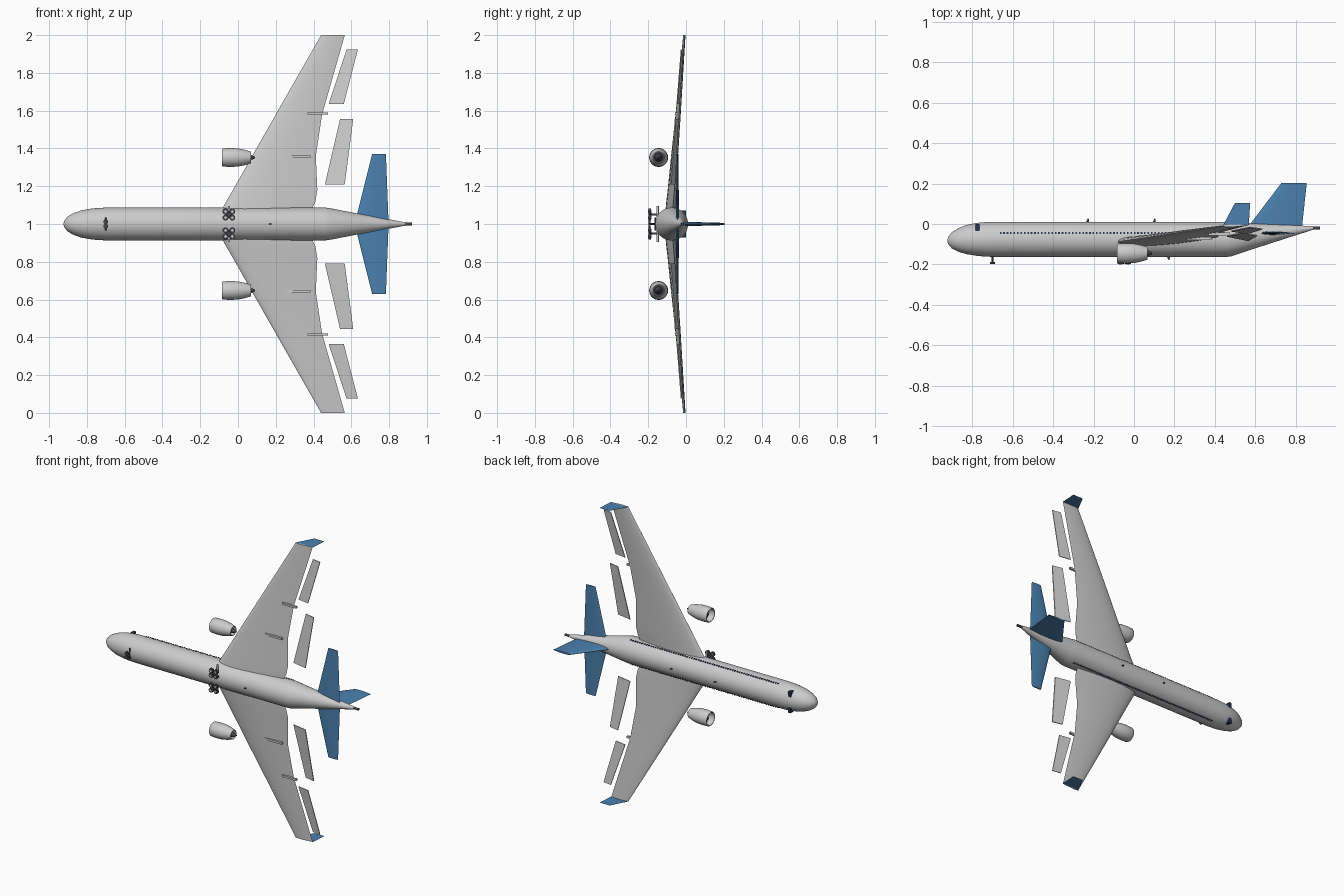
import bpy, bmesh, math
from mathutils import Matrix, Vector

if "Cube" in bpy.data.objects:
    bpy.data.objects.remove(bpy.data.objects["Cube"])


def material(name, rgb):
    m = bpy.data.materials.new(name)
    m.diffuse_color = (*rgb, 1)
    m.use_nodes = True
    m.node_tree.nodes["Principled BSDF"].inputs["Base Color"].default_value = m.diffuse_color
    return m


BLUE = material("blue_paint", (0.07, 0.22, 0.43))
NAVY = material("window_navy", (0.02, 0.04, 0.09))
DARK = material("dark_metal", (0.06, 0.06, 0.07))


def finish(name, bm, mat=None, smooth=True):
    bmesh.ops.recalc_face_normals(bm, faces=bm.faces)
    me = bpy.data.meshes.new(name)
    bm.to_mesh(me)
    bm.free()
    ob = bpy.data.objects.new(name, me)
    bpy.context.collection.objects.link(ob)
    if mat:
        me.materials.append(mat)
    if smooth:
        bpy.ops.object.select_all(action='DESELECT')
        ob.select_set(True)
        bpy.context.view_layer.objects.active = ob
        bpy.ops.object.shade_smooth_by_angle(angle=math.radians(35))
    return ob


def loft(name, rings, mat=None, cap=True):
    bm = bmesh.new()
    rows = [[bm.verts.new(p) for p in r] for r in rings]
    n = len(rows[0])
    for a, b in zip(rows, rows[1:]):
        for i in range(n):
            j = (i + 1) % n
            bm.faces.new((a[i], a[j], b[j], b[i]))
    if cap:
        bm.faces.new(rows[0])
        bm.faces.new(rows[-1])
    return finish(name, bm, mat)


def circle(x, y, z, r, n=40):
    return [(x, y + r * math.cos(2 * math.pi * i / n),
             z + r * math.sin(2 * math.pi * i / n)) for i in range(n)]


def airfoil(le, te, y_le, y_te, z, t, axis='y', n=12):
    # closed section from leading to trailing edge, thickness t
    pts = []
    for i in range(2 * n):
        a = math.pi * i / n
        u = (1 - math.cos(a)) / 2
        h = t * 1.3 * math.sqrt(u) * (1 - u) * (1 if i < n else -1)
        x, y = le + (te - le) * u, y_le + (y_te - y_le) * u
        pts.append((x, y + h, z) if axis == 'y' else (x, y, z + h))
    return pts


def add_box(bm, c, s):
    bmesh.ops.create_cube(bm, size=1, matrix=Matrix.Translation(c) @ Matrix.Diagonal((*s, 1)))


def box(name, c, s, mat=None):
    bm = bmesh.new()
    add_box(bm, c, s)
    return finish(name, bm, mat, False)


def cylinder(name, c, r, length, axis, mat=None, n=20):
    bm = bmesh.new()
    rot = Vector((0, 0, 1)).rotation_difference(Vector(axis)).to_matrix().to_4x4()
    bmesh.ops.create_cone(bm, cap_ends=True, segments=n, radius1=r, radius2=r,
                          depth=length, matrix=Matrix.Translation(c) @ rot)
    return finish(name, bm, mat)


def panel(name, corners, t, mat=None):
    # thin plate extruded along y
    return loft(name, [[(x, y + d, z) for x, y, z in corners] for d in (-t / 2, t / 2)], mat)


# Fuselage with rounded nose and upswept tail
stations = [(-0.924, -0.082, 0.004), (-0.918, -0.082, 0.021), (-0.9, -0.081, 0.041),
            (-0.87, -0.079, 0.058), (-0.83, -0.077, 0.072), (-0.78, -0.076, 0.081),
            (-0.74, -0.076, 0.085), (-0.69, -0.076, 0.087), (0.46, -0.076, 0.087),
            (0.485, -0.075, 0.084), (0.62, -0.056, 0.058), (0.75, -0.038, 0.034),
            (0.885, -0.02, 0.009)]
loft("fuselage", [circle(x, y, 1, r) for x, y, r in stations])
cylinder("tail_exhaust", (0.903, -0.02, 1), 0.008, 0.036, (1, 0, 0), DARK)

# Vertical fin
loft("vertical_fin", [[(x, y, z) for x, z, y in airfoil(*s, axis='y')] for s in (
    (0.56, 0.83, 1, 1, -0.025, 0.024), (0.575, 0.833, 1, 1, 0.0, 0.023),
    (0.73, 0.855, 1, 1, 0.204, 0.012))], BLUE)

# Cabin windows on both sides
bm = bmesh.new()
for i in range(66):
    for s in (1, -1):
        add_box(bm, (-0.66 + i * 0.017, -0.045, 1 + s * 0.081), (0.008, 0.011, 0.006))
finish("cabin_windows", bm, NAVY, False)

# Roof and belly antennas
for i, (x, y, d) in enumerate(((-0.23, 0.008, 1), (0.1, 0.008, 1), (0.17, -0.16, -1))):
    panel_pts = [(x - 0.008, y), (x + 0.008, y), (x + 0.006, y + d * 0.018), (x + 0.001, y + d * 0.018)]
    loft(f"antenna_{i + 1}", [[(px, py, 1 + dz) for px, py in panel_pts] for dz in (-0.002, 0.002)], DARK)

# Nose gear: cross strut, axle leg and flat wheels
cylinder("nose_gear_strut", (-0.7, -0.162, 1), 0.004, 0.07, (0, 0, 1), DARK)
cylinder("nose_gear_leg", (-0.7, -0.175, 1), 0.004, 0.04, (0, 1, 0), DARK)

for s, side in ((1, "left"), (-1, "right")):
    def Z(d):
        return 1 + s * d

    # Main wing
    wing = [(-0.105, 0.385, -0.09, -0.072, 0.04, 0.054), (-0.08, 0.395, -0.086, -0.07, 0.087, 0.052),
            (-0.062, 0.41, -0.084, -0.067, 0.12, 0.05), (-0.027, 0.42, -0.079, -0.062, 0.18, 0.046),
            (0.075, 0.412, -0.064, -0.053, 0.36, 0.036), (0.2, 0.445, -0.044, -0.037, 0.58, 0.027),
            (0.44, 0.565, -0.01, -0.006, 1.0, 0.012)]
    loft(f"{side}_wing", [airfoil(a, b, ya, yb, Z(d), t) for a, b, ya, yb, d, t in wing])

    # Flat winglet at the tip
    bm = bmesh.new()
    bm.faces.new([bm.verts.new((x, y, Z(1))) for x, y in
                  ((0.44, -0.008), (0.568, -0.004), (0.575, 0.105), (0.5, 0.105))])
    finish(f"{side}_winglet", bm, BLUE, False)

    # Flap and aileron set behind the wing
    panel(f"{side}_flap", [(0.46, -0.06, Z(0.21)), (0.565, -0.082, Z(0.21)),
                           (0.61, -0.057, Z(0.555)), (0.54, -0.042, Z(0.555))], 0.006)
    panel(f"{side}_aileron", [(0.48, -0.035, Z(0.635)), (0.56, -0.048, Z(0.635)),
                              (0.635, -0.025, Z(0.925)), (0.575, -0.016, Z(0.925))], 0.005)

    # Flap track fairings
    for i, (x, y, d, l) in enumerate(((0.32, -0.072, 0.355, 0.125), (0.422, -0.05, 0.585, 0.107))):
        box(f"{side}_track_fairing_{i + 1}", (x, y, Z(d)), (l, 0.014, 0.013))

    # Tailplane
    loft(f"{side}_tailplane", [airfoil(a, b, -0.045, -0.045, Z(d), t) for a, b, d, t in (
        (0.62, 0.797, 0.01, 0.018), (0.71, 0.783, 0.37, 0.008))], BLUE)

    # Cockpit window
    box(f"{side}_cockpit_window", (-0.775, -0.018, Z(0.054)), (0.02, 0.034, 0.034), NAVY)

    # Engine: nacelle shell, fan, spinner and exhaust plug
    ez, ey = Z(0.352), -0.145
    shell = [(-0.035, 0.041), (-0.075, 0.04), (-0.083, 0.042), (-0.085, 0.045), (-0.08, 0.048),
             (-0.04, 0.05), (0.0, 0.048), (0.035, 0.041), (0.068, 0.031), (0.068, 0.028), (0.03, 0.034)]
    loft(f"{side}_nacelle", [circle(x, ey, ez, r) for x, r in shell], cap=False)
    cylinder(f"{side}_fan_disc", (-0.035, ey, ez), 0.041, 0.004, (1, 0, 0), DARK, 32)
    loft(f"{side}_spinner", [circle(x, ey, ez, r, 20) for x, r in
                             ((-0.07, 0.001), (-0.062, 0.006), (-0.038, 0.014))], DARK)
    bm = bmesh.new()
    for k in range(16):
        rot = Matrix.Rotation(2 * math.pi * k / 16, 4, 'X')
        bmesh.ops.create_cube(bm, size=1, matrix=Matrix.Translation((-0.043, ey, ez)) @ rot
                              @ Matrix.Translation((0, 0, 0.025)) @ Matrix.Rotation(0.6, 4, 'Z')
                              @ Matrix.Diagonal((0.002, 0.009, 0.03, 1)))
    finish(f"{side}_fan_blades", bm, DARK, False)
    cylinder(f"{side}_exhaust_disc", (0.032, ey, ez), 0.034, 0.004, (1, 0, 0), DARK, 32)
    loft(f"{side}_exhaust_plug", [circle(x, ey, ez, r, 24) for x, r in
                                  ((0.03, 0.022), (0.068, 0.014), (0.09, 0.004))], DARK)

    # Nose wheel and main gear bogie with four flat wheels
    cylinder(f"{side}_nose_wheel", (-0.7, -0.193, Z(0.012)), 0.013, 0.012, (0, 1, 0), DARK)
    cylinder(f"{side}_main_strut", (-0.048, -0.15, Z(0.05)), 0.006, 0.09, (0, 0, 1))
    cylinder(f"{side}_main_leg", (-0.048, -0.165, Z(0.05)), 0.006, 0.045, (0, 1, 0), DARK)
    box(f"{side}_bogie_beam", (-0.048, -0.185, Z(0.05)), (0.04, 0.006, 0.036), DARK)
    for x in (-0.066, -0.03):
        for d in (0.034, 0.066):
            cylinder(f"{side}_main_wheel", (x, -0.191, Z(d)), 0.0155, 0.014, (0, 1, 0), DARK)
            cylinder(f"{side}_wheel_hub", (x, -0.192, Z(d)), 0.007, 0.017, (0, 1, 0))
